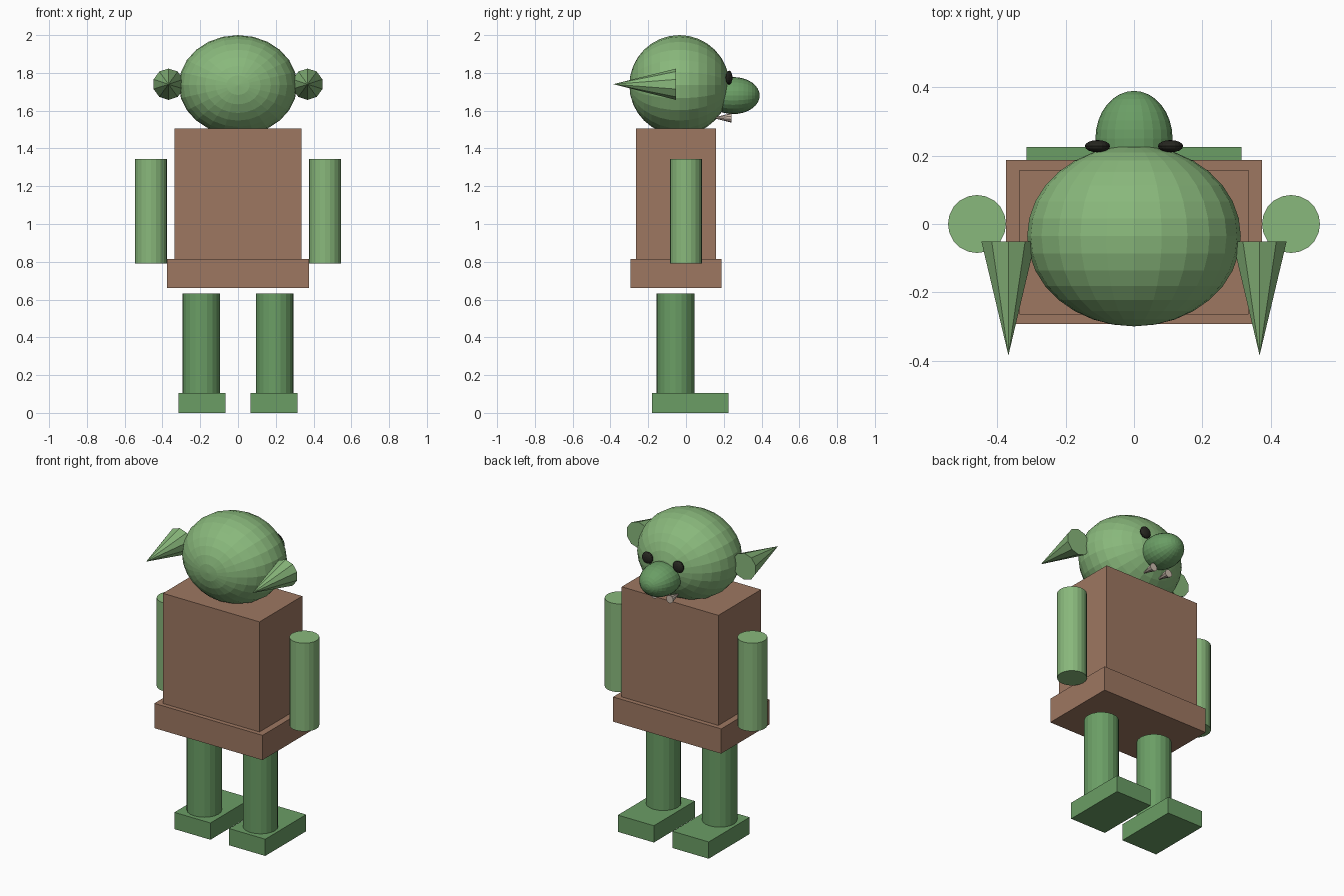
import bpy
import math

if "Cube" in bpy.data.objects:
    bpy.data.objects.remove(bpy.data.objects["Cube"], do_unlink=True)


def material(name, rgb):
    m = bpy.data.materials.new(name)
    m.use_nodes = True
    m.diffuse_color = (*rgb, 1)
    m.node_tree.nodes["Principled BSDF"].inputs["Base Color"].default_value = (*rgb, 1)
    return m


light_green = material("light green", (0.25, 0.48, 0.20))
dark_green = material("dark green", (0.145, 0.34, 0.13))
brown = material("brown", (0.34, 0.185, 0.12))
black = material("black", (0.02, 0.02, 0.015))
ivory = material("ivory", (0.60, 0.50, 0.42))


def finish(name, mat):
    ob = bpy.context.object
    ob.name = name
    ob.data.materials.append(mat)
    return ob


def box(name, mat, low, high):
    """Box between two opposite corners."""
    bpy.ops.mesh.primitive_cube_add(size=1, location=[(a + b) / 2 for a, b in zip(low, high)])
    ob = finish(name, mat)
    ob.scale = [b - a for a, b in zip(low, high)]


def post(name, mat, x, y, radius, bottom, top):
    """Upright cylinder."""
    bpy.ops.mesh.primitive_cylinder_add(vertices=20, radius=radius, depth=top - bottom,
                                        location=(x, y, (bottom + top) / 2))
    finish(name, mat)


def ball(name, mat, centre, radii, segments=24, rings=16):
    """Ellipsoid with its poles along y; radii are in x, y, z."""
    bpy.ops.mesh.primitive_uv_sphere_add(segments=segments, ring_count=rings, radius=1,
                                         location=centre, rotation=(math.pi / 2, 0, 0))
    ob = finish(name, mat)
    ob.scale = (radii[0], radii[2], radii[1])


def spike(name, mat, x, z, base_y, tip_y, radius, sides):
    """Cone pointing towards -y."""
    bpy.ops.mesh.primitive_cone_add(vertices=sides, radius1=radius, radius2=0,
                                    depth=base_y - tip_y,
                                    location=(x, (base_y + tip_y) / 2, z),
                                    rotation=(math.pi / 2, 0, 0))
    finish(name, mat)


# Clothed body
box("torso", brown, (-0.335, -0.265, 0.81), (0.335, 0.158, 1.505))
box("hips", brown, (-0.375, -0.293, 0.66), (0.375, 0.187, 0.815))

# Head and nose
ball("head", light_green, (0, -0.035, 1.735), (0.313, 0.265, 0.265))
ball("nose", dark_green, (0, 0.25, 1.68), (0.113, 0.14, 0.098))

# Paired parts
for side, s in (("left", 1), ("right", -1)):
    post(side + "_arm", light_green, s * 0.46, 0, 0.085, 0.79, 1.343)
    post(side + "_leg", dark_green, s * 0.195, -0.055, 0.1, 0.1, 0.632)
    xs = sorted((s * 0.065, s * 0.315))
    box(side + "_foot", dark_green, (xs[0], -0.18, 0), (xs[1], 0.225, 0.105))
    spike(side + "_ear", light_green, s * 0.368, 1.74, -0.052, -0.385, 0.083, 10)
    ball(side + "_eye", black, (s * 0.107, 0.228, 1.775), (0.037, 0.018, 0.037), 16, 8)
    spike(side + "_tooth", ivory, s * 0.055, 1.562, 0.24, 0.14, 0.025, 10)
